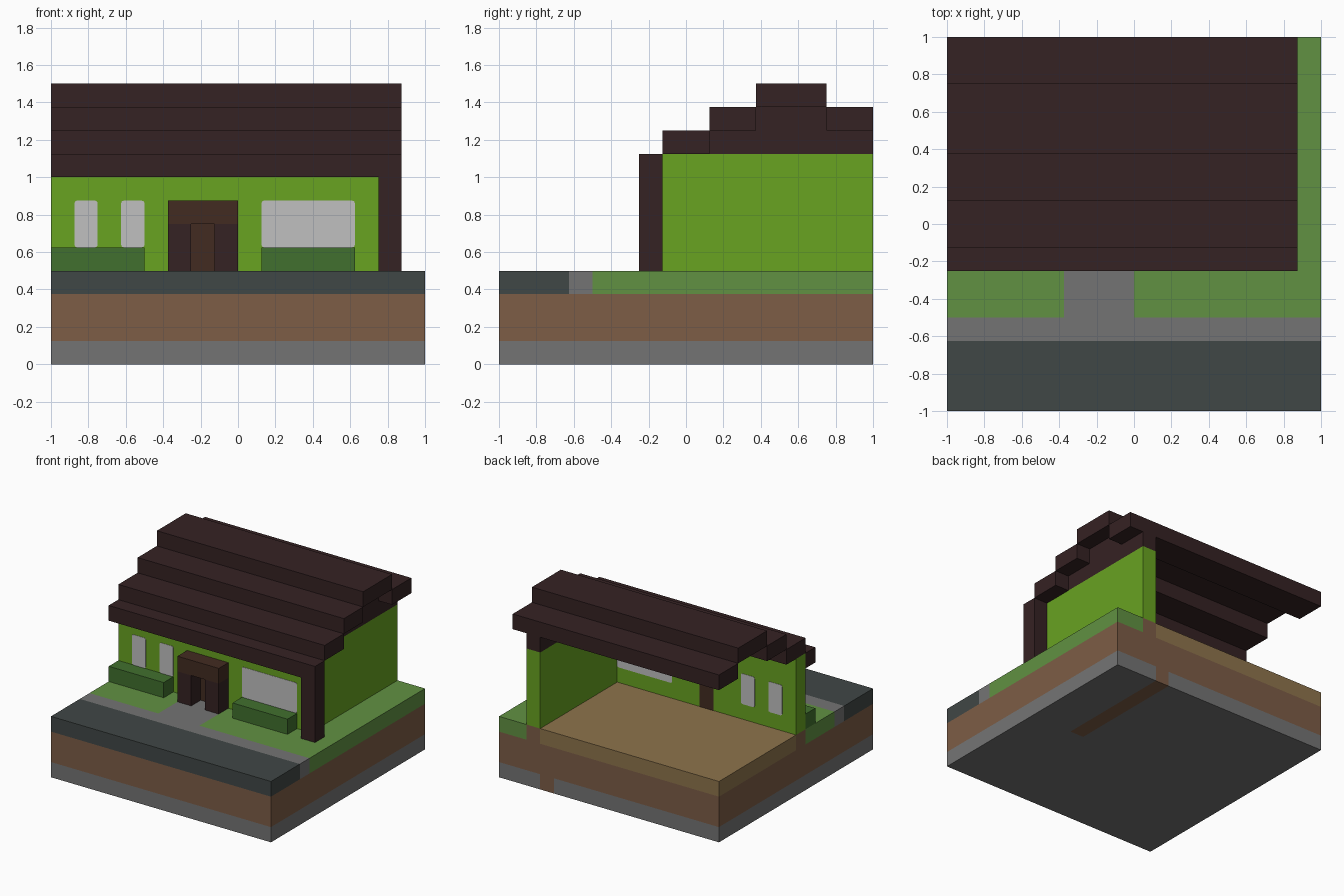
import bpy, bmesh

cube = bpy.data.objects.get("Cube")
if cube:
    bpy.data.objects.remove(cube, do_unlink=True)

U = 0.125  # grid unit: all sizes below are counted in units


def material(name, rgb):
    """Flat material from an 8-bit sRGB colour."""
    lin = [((c / 255 + 0.055) / 1.055) ** 2.4 for c in rgb] + [1]
    m = bpy.data.materials.new(name)
    m.use_nodes = True
    m.diffuse_color = lin
    m.node_tree.nodes["Principled BSDF"].inputs["Base Color"].default_value = lin
    return m


STONE = material("stone grey", (116, 116, 116))
DIRT = material("dirt brown", (125, 93, 70))
GRASS = material("grass green", (97, 145, 66))
ROAD = material("asphalt", (64, 71, 70))
FLOOR = material("floor tan", (142, 116, 76))
WALL = material("lime wall", (104, 163, 33))
ROOF = material("roof brown", (53, 34, 35))
WOOD = material("door brown", (66, 43, 33))
HEDGE = material("hedge green", (65, 112, 46))
GLASS = material("window grey", (192, 192, 192))


def prism(name, outline, z0, z1, mat, rounding=0):
    """Extrude a plan outline upward; rounding softens the corners seen from the front."""
    bm = bmesh.new()
    base = bm.faces.new([bm.verts.new((x * U, y * U, z0 * U)) for x, y in outline])
    top = bmesh.ops.extrude_face_region(bm, geom=[base])["geom"]
    for v in top:
        if isinstance(v, bmesh.types.BMVert):
            v.co.z = z1 * U
    if rounding:
        along_y = [e for e in bm.edges if abs(e.verts[0].co.y - e.verts[1].co.y) > 0.01]
        bmesh.ops.bevel(bm, geom=along_y, offset=rounding, segments=2,
                        profile=0.5, affect='EDGES')
    bmesh.ops.recalc_face_normals(bm, faces=bm.faces)
    mesh = bpy.data.meshes.new(name)
    bm.to_mesh(mesh)
    bm.free()
    mesh.materials.append(mat)
    obj = bpy.data.objects.new(name, mesh)
    bpy.context.collection.objects.link(obj)
    return obj


def box(name, x0, x1, y0, y1, z0, z1, mat, rounding=0):
    return prism(name, [(x0, y0), (x1, y0), (x1, y1), (x0, y1)], z0, z1, mat, rounding)


# Ground layers: notched stone slab, footing in the notch, dirt
prism("stone_slab", [(-8, -8), (8, -8), (8, 8), (5, 8), (5, 0), (4, 0), (4, 8), (-8, 8)],
      0, 1, STONE)
box("deep_footing", 4, 5, 0, 8, 0, 1, DIRT)
box("dirt_layer", -8, 8, -8, 8, 1, 3, DIRT)

# Top layer: road, pavement with path, lawns, floor
box("road", -8, 8, -8, -5, 3, 4, ROAD)
prism("pavement", [(-8, -5), (8, -5), (8, -4), (0, -4), (0, -1), (-3, -1), (-3, -4), (-8, -4)],
      3, 4, STONE)
box("lawn_right", -8, -3, -4, -1, 3, 4, GRASS)
prism("lawn_left", [(0, -4), (8, -4), (8, 8), (6, 8), (6, -1), (0, -1)], 3, 4, GRASS)
box("house_floor", -8, 5, 0, 8, 3, 4, FLOOR)

# L-shaped walls on their footing
walls = [(-8, -1), (6, -1), (6, 8), (5, 8), (5, 0), (-8, 0)]
prism("wall_footing", walls, 3, 4, DIRT)
prism("walls", walls, 4, 9, WALL)

# Windows and door, a hair proud of both wall faces
P = 0.02
for name, x0, x1 in (("window_outer", -7, -6), ("window_inner", -5, -4), ("window_wide", 1, 5)):
    box(name, x0, x1, -1 - P, P, 5, 7, GLASS, rounding=0.014)
box("door", -2, -1, -1 - P, P, 4, 6, WOOD)

# Porch, hedges and corner post along the front
for side, x in (("right", -3), ("left", -1)):
    box("porch_post_" + side, x, x + 1, -2, -1, 4, 6, ROOF)
box("porch_lintel", -3, 0, -2, -1, 6, 7, WOOD)
box("hedge_right", -8, -4, -2, -1, 4, 5, HEDGE)
box("hedge_left", 1, 5, -2, -1, 4, 5, HEDGE)
box("corner_post", 6, 7, -2, -1, 4, 8, ROOF)

# Stepped roof
for i, (y0, y1, z) in enumerate([(-2, -1, 8), (-1, 1, 9), (1, 3, 10), (3, 6, 11), (6, 8, 10)]):
    box("roof_step_%d" % (i + 1), -8, 7, y0, y1, z, z + 1, ROOF)

# Gable infill above the side wall
box("gable_lower", 5, 6, 1, 8, 9, 10, ROOF)
box("gable_upper", 5, 6, 3, 6, 10, 11, ROOF)
